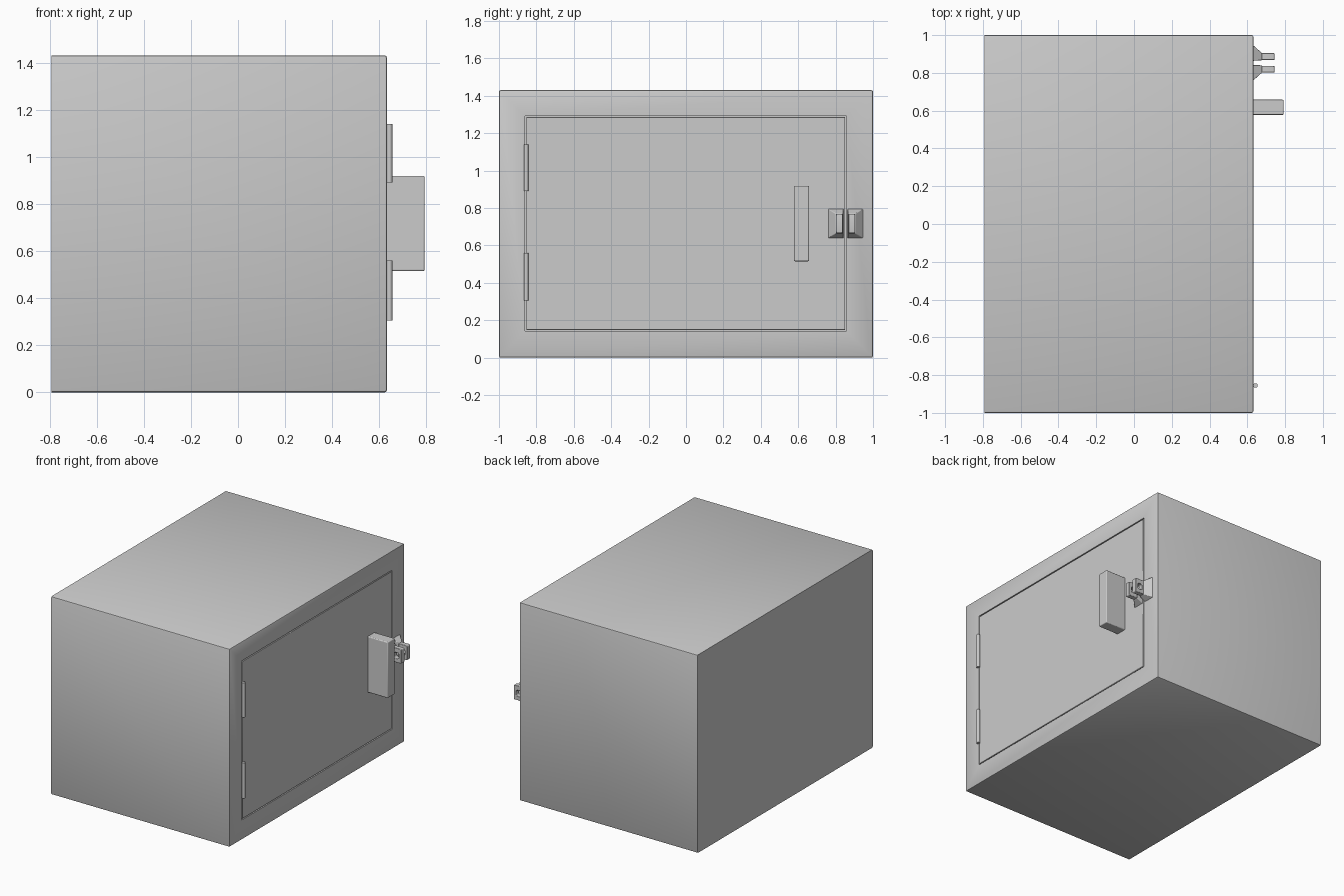
import bpy, bmesh, math
from mathutils import Vector

if "Cube" in bpy.data.objects:
    bpy.data.objects.remove(bpy.data.objects["Cube"])

FRONT = 0.632          # x of the door face
SEAM = 0.853           # y of the opening edge between the two hasps


def finish(name, bm, bevel=0.0, segments=2):
    bmesh.ops.recalc_face_normals(bm, faces=bm.faces)
    me = bpy.data.meshes.new(name)
    bm.to_mesh(me)
    bm.free()
    ob = bpy.data.objects.new(name, me)
    bpy.context.collection.objects.link(ob)
    if bevel:
        mod = ob.modifiers.new("bevel", 'BEVEL')
        mod.width = bevel
        mod.segments = segments
        mod.limit_method = 'ANGLE'
        mod.angle_limit = math.radians(40)
    bpy.context.view_layer.objects.active = ob
    ob.select_set(True)
    bpy.ops.object.shade_smooth_by_angle(angle=math.radians(35))
    ob.select_set(False)
    return ob


def rect(bm, x, y0, y1, z0, z1):
    return [bm.verts.new((x, y, z)) for y, z in ((y0, z0), (y1, z0), (y1, z1), (y0, z1))]


def bridge(bm, a, b):
    n = len(a)
    for i in range(n):
        bm.faces.new((a[i], a[(i + 1) % n], b[(i + 1) % n], b[i]))


def rounded(x0, x1, z0, z1, r, steps=4):
    pts = []
    for k, (cx, cz) in enumerate(((x1 - r, z1 - r), (x0 + r, z1 - r), (x0 + r, z0 + r), (x1 - r, z0 + r))):
        for i in range(steps + 1):
            a = math.pi / 2 * (k + i / steps)
            pts.append((cx + r * math.cos(a), cz + r * math.sin(a)))
    return pts


# Cabinet shell with a front opening and hollow inside
bm = bmesh.new()
back = rect(bm, -0.792, -1, 1, 0, 1.43)
front = rect(bm, FRONT, -1, 1, 0, 1.43)
opening = rect(bm, FRONT, -0.860, 0.857, 0.143, 1.292)
inner = rect(bm, -0.66, -0.860, 0.857, 0.143, 1.292)
for a, b in ((back, front), (front, opening), (opening, inner)):
    bridge(bm, a, b)
bm.faces.new(back)
bm.faces.new(inner)
outer = set(front)
edges = [e for e in bm.edges if outer & set(e.verts) and not set(opening) & set(e.verts)]
bmesh.ops.bevel(bm, geom=edges, offset=0.009, segments=2, affect='EDGES', profile=0.5)
finish("cabinet_body", bm)

# Door slab with a thin gap all round
bm = bmesh.new()
a = rect(bm, FRONT - 0.06, -0.854, 0.851, 0.149, 1.286)
b = rect(bm, FRONT, -0.854, 0.851, 0.149, 1.286)
bridge(bm, a, b)
bm.faces.new(a)
bm.faces.new(b)
finish("door", bm, 0.002, 1)

# Hinge barrels
for name, z0, z1 in (("lower_hinge", 0.305, 0.56), ("upper_hinge", 0.89, 1.14)):
    bm = bmesh.new()
    bmesh.ops.create_cone(bm, cap_ends=True, segments=20, radius1=0.012, radius2=0.012, depth=z1 - z0)
    bmesh.ops.translate(bm, verts=bm.verts, vec=Vector((0.643, -0.855, (z0 + z1) / 2)))
    finish(name, bm)

# Pull handle: C-shaped profile with rounded inner corners
bm = bmesh.new()
r, xi, zl, zh = 0.028, 0.711, 0.577, 0.856
arc = [(xi - r + r * math.cos(t), zh - r + r * math.sin(t))
       for t in (math.pi / 2 * i / 4 for i in range(5))]
mirrored = [(x, zl + zh - z) for x, z in arc]
profile = [(FRONT - 0.01, 0.515), (0.792, 0.515), (0.792, 0.919), (FRONT - 0.01, 0.919),
           (FRONT - 0.01, zh)] + arc[::-1][::-1] + mirrored[::-1] + [(FRONT - 0.01, zl)]
sides = [[bm.verts.new((x, y, z)) for x, z in profile] for y in (0.578, 0.658)]
bridge(bm, *sides)
for s in sides:
    bm.faces.new(s)
finish("door_handle", bm, 0.009, 3)

# Padlock hasps, mirrored across the door seam
for name, s in (("frame_hasp", 1), ("door_hasp", -1)):
    def Y(d):
        return SEAM + s * d

    # flared base
    bm = bmesh.new()
    a = rect(bm, FRONT - 0.004, Y(0.011), Y(0.096), 0.637, 0.797)
    b = rect(bm, 0.677, Y(0.013), Y(0.052), 0.664, 0.770)
    bridge(bm, a, b)
    bm.faces.new(a)
    bm.faces.new(b)
    finish(name + "_base", bm, 0.003, 2)

    # tab with a shackle hole
    bm = bmesh.new()
    outline = rounded(0.665, 0.744, 0.665, 0.769, 0.008)
    hole = rounded(0.686, 0.724, 0.694, 0.736, 0.012)
    rings = [[bm.verts.new((x, Y(d), z)) for x, z in pts]
             for pts, d in ((outline, 0.016), (outline, 0.051), (hole, 0.051), (hole, 0.016))]
    for i in range(4):
        bridge(bm, rings[i], rings[(i + 1) % 4])
    finish(name + "_tab", bm, 0.003, 2)
